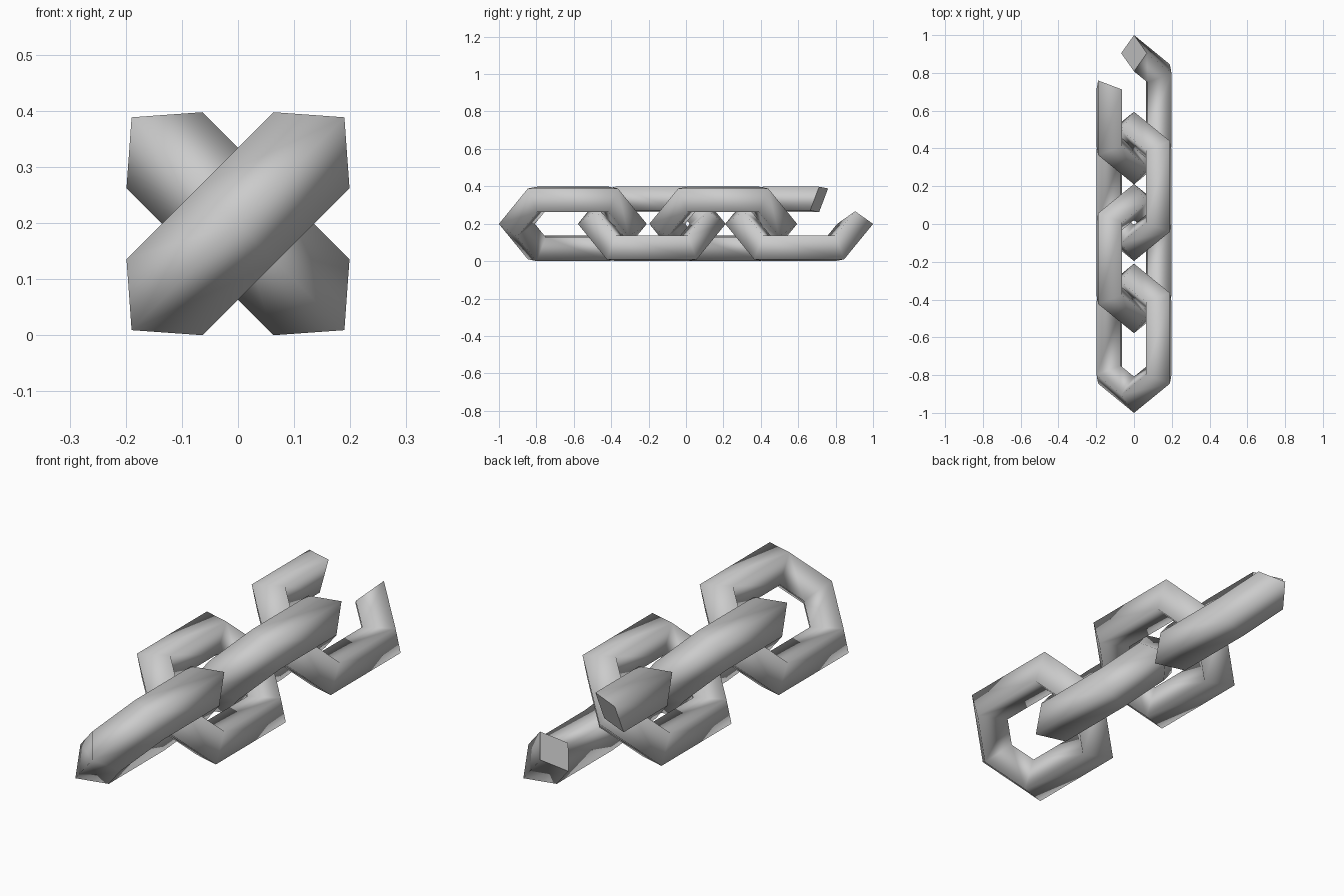
import bpy
import bmesh
from math import sin, cos, tau, radians, copysign
from mathutils import Matrix

cube = bpy.data.objects.get("Cube")
if cube:
    bpy.data.objects.remove(cube, do_unlink=True)

SIDES = 6          # bends per link
SECTION = 4        # sides of the bar's diamond section
MAJOR, MINOR = 0.2137, 0.096
STRETCH = 0.0855   # each end of a link is pulled out by this much
HEIGHT = 0.199     # height of the chain's axis

metal = bpy.data.materials.new("grey metal")
metal.use_nodes = True
GREY = (0.6, 0.6, 0.6, 1)
metal.diffuse_color = GREY
metal.node_tree.nodes["Principled BSDF"].inputs["Base Color"].default_value = GREY


def section_ring(bm, index, stretch):
    """One diamond section of the bar, link lying flat in the XY plane."""
    a = tau * index / SIDES
    shift = copysign(stretch, cos(a))
    ring = []
    for k in range(SECTION):
        b = tau * k / SECTION
        r = MAJOR + MINOR * cos(b)
        ring.append(bm.verts.new((r * sin(a), r * cos(a) + shift, MINOR * sin(b))))
    return ring


def make_link(name, y, tilt, is_open=False):
    bm = bmesh.new()
    # An open link lacks its last segment, and its loose end is not pulled out
    rings = [section_ring(bm, i, 0 if is_open and i == SIDES - 1 else STRETCH)
             for i in range(SIDES)]
    for i in range(SIDES - 1 if is_open else SIDES):
        p, q = rings[i], rings[(i + 1) % SIDES]
        for k in range(SECTION):
            n = (k + 1) % SECTION
            bm.faces.new((p[k], p[n], q[n], q[k])).smooth = True
    # Flat end caps with crisp borders
    if is_open:
        for ring in (rings[0], rings[-1]):
            cap = bm.faces.new(ring)
            for edge in cap.edges:
                edge.smooth = False
    bmesh.ops.recalc_face_normals(bm, faces=bm.faces)
    bm.transform(Matrix.Translation((0, y, HEIGHT)) @ Matrix.Rotation(radians(tilt), 4, "Y"))
    mesh = bpy.data.meshes.new(name)
    bm.to_mesh(mesh)
    bm.free()
    mesh.materials.append(metal)
    bpy.context.collection.objects.link(bpy.data.objects.new(name, mesh))


# Links alternate between the two diagonal planes
make_link("front_link", -0.605, -45)
make_link("second_link", -0.183, 45)
make_link("third_link", 0.199, -45)
make_link("open_back_link", 0.605, 45, is_open=True)
